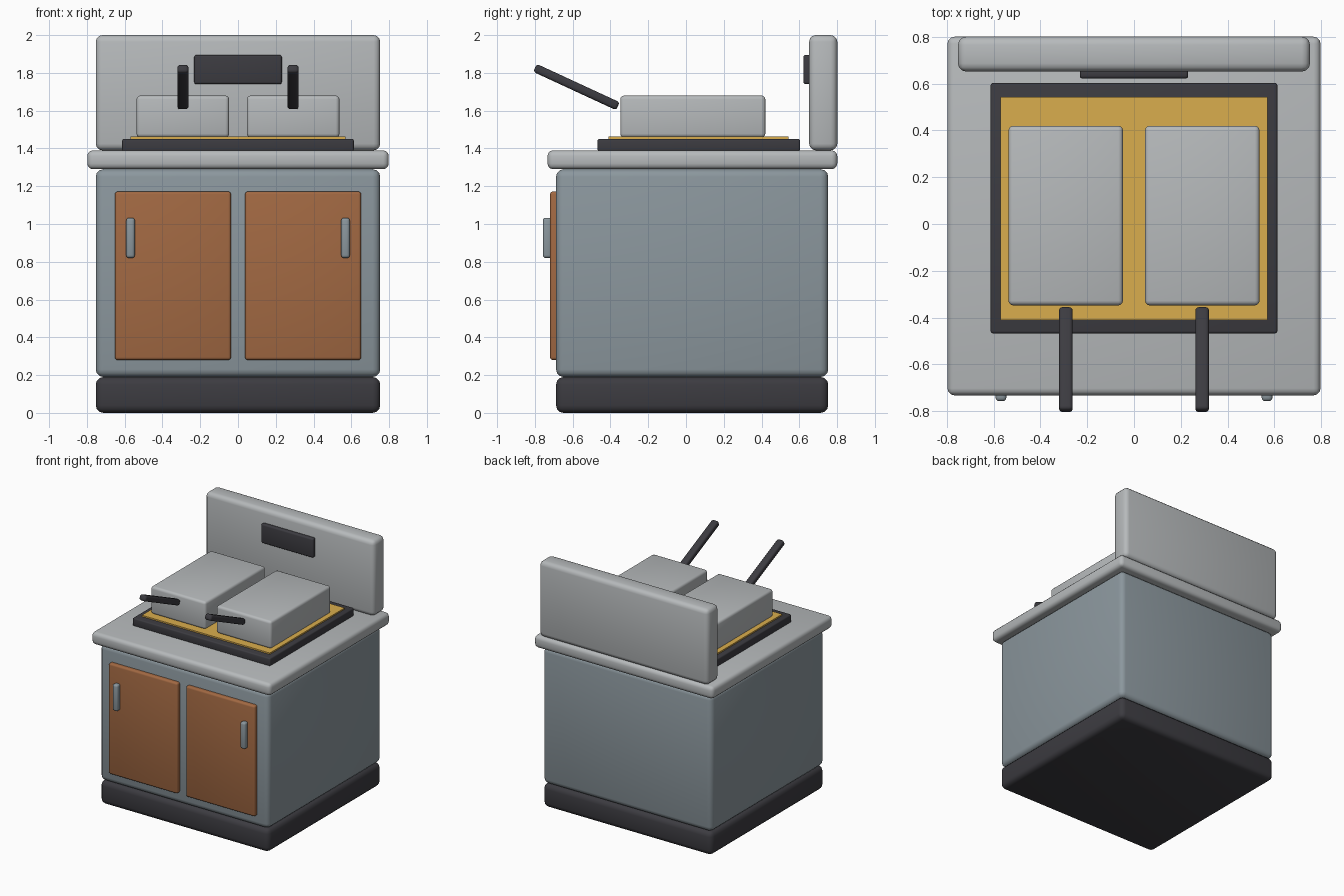
import bpy, math
from mathutils import Matrix

if "Cube" in bpy.data.objects:
    bpy.data.objects.remove(bpy.data.objects["Cube"])


def mat(name, rgb):
    m = bpy.data.materials.new(name)
    m.diffuse_color = (*rgb, 1)
    m.use_nodes = True
    m.node_tree.nodes["Principled BSDF"].inputs["Base Color"].default_value = m.diffuse_color
    return m


STEEL = mat("light steel", (0.47, 0.49, 0.50))
BODY = mat("blue grey steel", (0.26, 0.31, 0.34))
DARK = mat("dark charcoal", (0.045, 0.044, 0.052))
DOOR = mat("copper brown", (0.36, 0.14, 0.055))
OIL = mat("golden oil", (0.70, 0.42, 0.075))


def box(name, x, y, z, material, bevel=0.02, tilt=0.0, segments=3):
    """Rounded box from (min, max) ranges, optionally tilted about x."""
    r = (x, y, z)
    bpy.ops.mesh.primitive_cube_add(size=1, location=[(a + b) / 2 for a, b in r])
    o = bpy.context.object
    o.name = name
    o.data.transform(Matrix.Diagonal([b - a for a, b in r] + [1]))
    o.rotation_euler.x = tilt
    o.data.materials.append(material)
    if bevel:
        m = o.modifiers.new("round edges", "BEVEL")
        m.width = bevel
        m.segments = segments
        bpy.ops.object.modifier_apply(modifier=m.name)
        bpy.ops.object.shade_smooth_by_angle(angle=math.radians(40))
    return o


# Cabinet
box("plinth", (-0.753, 0.753), (-0.688, 0.753), (0, 0.19), DARK, 0.04)
box("cabinet_body", (-0.753, 0.753), (-0.688, 0.753), (0.19, 1.29), BODY, 0.04)
box("counter_top", (-0.798, 0.798), (-0.733, 0.801), (1.29, 1.39), STEEL, 0.03)
box("back_panel", (-0.753, 0.753), (0.652, 0.801), (1.39, 2.0), STEEL, 0.035)
box("control_panel", (-0.232, 0.232), (0.622, 0.66), (1.74, 1.895), DARK, 0.012)

# Fryer well with oil
box("well_rim", (-0.613, 0.613), (-0.468, 0.603), (1.385, 1.451), DARK, 0.01)
box("oil_surface", (-0.57, 0.57), (-0.41, 0.543), (1.44, 1.462), OIL, 0)


def span(s, a, b):
    return tuple(sorted((s * a, s * b)))


# Paired parts
for side, s in (("left", -1), ("right", 1)):
    box(side + "_door", span(s, 0.037, 0.652), (-0.72, -0.66), (0.28, 1.172), DOOR, 0.015)
    box(side + "_door_handle", span(s, 0.546, 0.592), (-0.758, -0.71), (0.82, 1.033), BODY, 0.015)
    box(side + "_basket", span(s, 0.047, 0.537), (-0.348, 0.42), (1.458, 1.68), STEEL, 0.02)
    box(side + "_basket_handle", span(s, 0.262, 0.321), (-0.822, -0.338), (1.702, 1.748), DARK,
        0.015, math.radians(-24.8))
